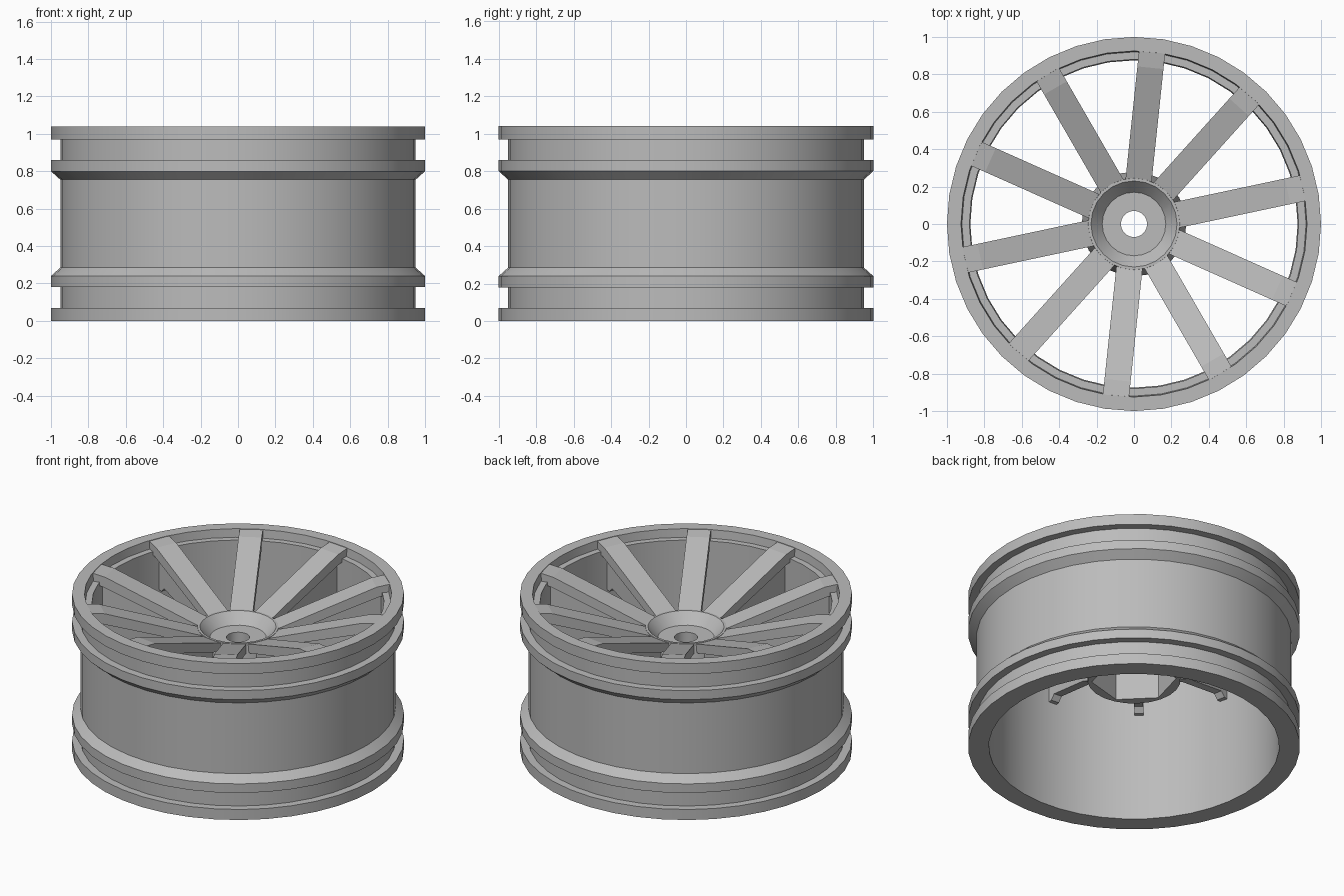
import bpy, bmesh, math
from mathutils import Matrix, Vector

if "Cube" in bpy.data.objects:
    bpy.data.objects.remove(bpy.data.objects["Cube"])

metal = bpy.data.materials.new("grey_metal")
metal.diffuse_color = (0.5, 0.5, 0.5, 1)
metal.use_nodes = True
metal.node_tree.nodes["Principled BSDF"].inputs["Base Color"].default_value = metal.diffuse_color


def finish(name, bm, smooth=True):
    bmesh.ops.recalc_face_normals(bm, faces=bm.faces)
    me = bpy.data.meshes.new(name)
    bm.to_mesh(me)
    bm.free()
    me.materials.append(metal)
    ob = bpy.data.objects.new(name, me)
    bpy.context.collection.objects.link(ob)
    if smooth:
        bpy.ops.object.select_all(action='DESELECT')
        bpy.context.view_layer.objects.active = ob
        ob.select_set(True)
        bpy.ops.object.shade_smooth_by_angle(angle=math.radians(20))
    return ob


def hex_radius(r, a):
    """Radius of a hexagon of circumradius r at angle a, corners at 15 + 60k degrees."""
    t = (a - math.radians(15)) % math.radians(60) - math.radians(30)
    return r * math.cos(math.radians(30)) / math.cos(t)


def lathe(name, profile, n):
    """Spin a closed (radius, z) outline; a third item marks a hexagonal ring."""
    bm = bmesh.new()
    rings = []
    for p in profile:
        ring = []
        for i in range(n):
            a = 2 * math.pi * i / n
            r = hex_radius(p[0], a) if len(p) > 2 else p[0]
            ring.append(bm.verts.new((r * math.cos(a), r * math.sin(a), p[1])))
        rings.append(ring)
    for k, ring in enumerate(rings):
        nxt = rings[(k + 1) % len(rings)]
        for i in range(n):
            j = (i + 1) % n
            bm.faces.new((ring[i], ring[j], nxt[j], nxt[i]))
    return finish(name, bm)


def radial_slab(bm, outline, width, angle):
    """Extrude an (r, z) side outline sideways and turn it to the given angle."""
    rot = Matrix.Rotation(angle, 3, 'Z')
    a, b = [[bm.verts.new(rot @ Vector((r, s * width / 2, z))) for r, z in outline]
            for s in (-1, 1)]
    bm.faces.new(a)
    bm.faces.new(b)
    for i in range(len(a)):
        j = (i + 1) % len(a)
        bm.faces.new((a[i], a[j], b[j], b[i]))


# Rim barrel with two grooved flanges and an inner ledge at the top
lathe("rim", [
    (0.875, 0), (1, 0), (1, 0.07), (0.95, 0.07), (0.95, 0.18), (1, 0.18),
    (1, 0.24), (0.95, 0.285), (0.95, 0.755), (1, 0.80), (1, 0.86),
    (0.95, 0.86), (0.95, 0.97), (1, 0.97), (1, 1.04),
    (0.925, 1.04), (0.92, 0.985), (0.88, 0.985)], 40)

# Hub with countersunk top, axle hole and hexagonal socket below
lathe("hub", [
    (0.07, 0.75), (0.17, 0.75), (0.23, 0.82), (0.245, 0.82), (0.28, 0.62),
    (0.28, 0.46), (0.255, 0.46, 'hex'), (0.255, 0.66, 'hex'), (0.07, 0.66)], 24)

# Ten spokes, each a sloping bar with a flat tip and a thin rib underneath
bar = [(0.235, 0.815), (0.84, 1.025), (0.93, 1.038), (0.93, 0.96),
       (0.86, 0.96), (0.235, 0.755)]
rib = [(0.26, 0.75), (0.86, 0.97), (0.90, 0.97), (0.90, 0.72), (0.85, 0.72),
       (0.82, 0.75), (0.51, 0.69), (0.265, 0.58)]
for label, outline, width in (("spokes", bar, 0.14), ("spoke_ribs", rib, 0.055)):
    bm = bmesh.new()
    for k in range(10):
        radial_slab(bm, outline, width, math.radians(12 + 36 * k))
    finish(label, bm, smooth=False)
